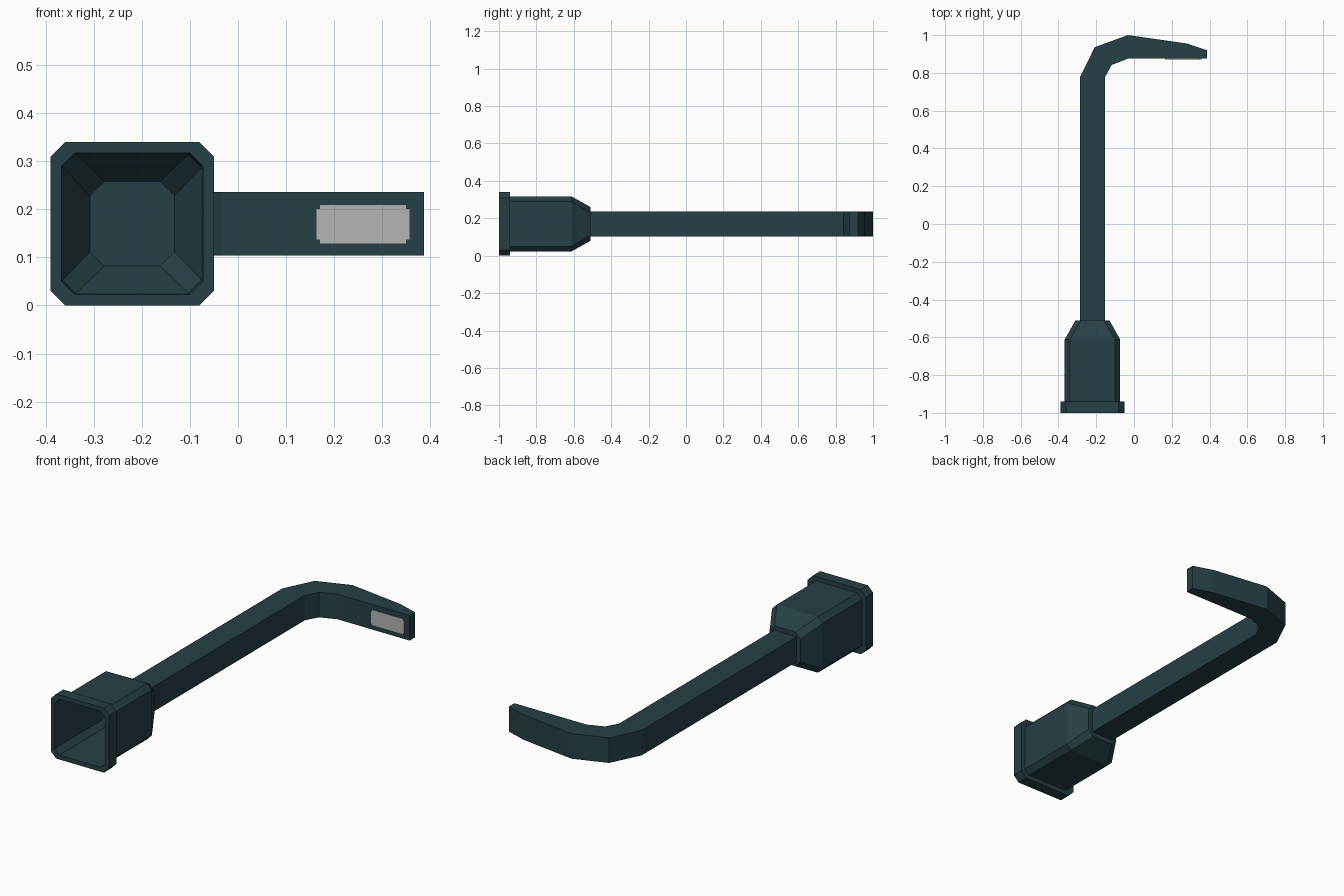
import bpy, bmesh

if "Cube" in bpy.data.objects:
    bpy.data.objects.remove(bpy.data.objects["Cube"])

CX, CZ = -0.22, 0.17  # socket and shaft axis


def material(name, col):
    m = bpy.data.materials.new(name)
    m.diffuse_color = (*col, 1)
    m.use_nodes = True
    m.node_tree.nodes["Principled BSDF"].inputs["Base Color"].default_value = m.diffuse_color
    return m


steel = material("dark teal steel", (0.019, 0.050, 0.058))
worn = material("worn grey metal", (0.46, 0.46, 0.46))


def finish(name, bm, mat):
    bmesh.ops.recalc_face_normals(bm, faces=bm.faces)
    me = bpy.data.meshes.new(name)
    bm.to_mesh(me)
    bm.free()
    me.materials.append(mat)
    ob = bpy.data.objects.new(name, me)
    bpy.context.collection.objects.link(ob)
    return ob


def octagon(h, c):
    k = h - c
    return [(h, -k), (h, k), (k, h), (-k, h), (-h, k), (-h, -k), (-k, -h), (k, -h)]


def prism(name, pts, offset, mat):
    """Polygon of 3D points pushed along an offset vector."""
    bm = bmesh.new()
    f = bm.faces.new([bm.verts.new(p) for p in pts])
    ext = bmesh.ops.extrude_face_region(bm, geom=[f], use_keep_orig=True)
    bmesh.ops.translate(bm, vec=offset,
                        verts=[g for g in ext["geom"] if isinstance(g, bmesh.types.BMVert)])
    return finish(name, bm, mat)


# Hollow socket: chamfered square rings (y, half width, chamfer), outside to inside
rings = [(-0.51, 0.09, 0.03), (-0.612, 0.147, 0.027), (-0.94, 0.147, 0.027),
         (-0.94, 0.17, 0.031), (-1.0, 0.17, 0.031), (-1.0, 0.147, 0.027),
         (-0.612, 0.144, 0.027), (-0.514, 0.088, 0.03)]
bm = bmesh.new()
loops = [[bm.verts.new((CX + x, y, CZ + z)) for x, z in octagon(h, c)] for y, h, c in rings]
for a, b in zip(loops, loops[1:]):
    for i in range(8):
        j = (i + 1) % 8
        bm.faces.new((a[i], a[j], b[j], b[i]))
bm.faces.new(loops[0])
bm.faces.new(loops[-1])
finish("socket", bm, steel)

# Shaft with bent, tapering hook
outline = [(-0.286, -0.512), (-0.286, 0.777), (-0.208, 0.936), (-0.033, 1.0),
           (0.277, 0.956), (0.387, 0.92), (0.387, 0.875), (-0.033, 0.875),
           (-0.118, 0.842), (-0.154, 0.777), (-0.154, -0.512)]
prism("hooked_shaft", [(x, y, CZ - 0.066) for x, y in outline], (0, 0, 0.132), steel)

# Pale plate with notched corners on the inner face of the hook tip
px, pz, w, h, n = 0.26, 0.169, 0.097, 0.040, 0.008
plate = []
for sx, sz in ((1, 1), (-1, 1), (-1, -1), (1, -1)):
    corner = [(w, h - n), (w - n, h - n), (w - n, h)]
    if sx * sz < 0:
        corner.reverse()
    plate += [(px + sx * x, 0.872, pz + sz * z) for x, z in corner]
prism("worn_plate", plate, (0, 0.004, 0), worn)
